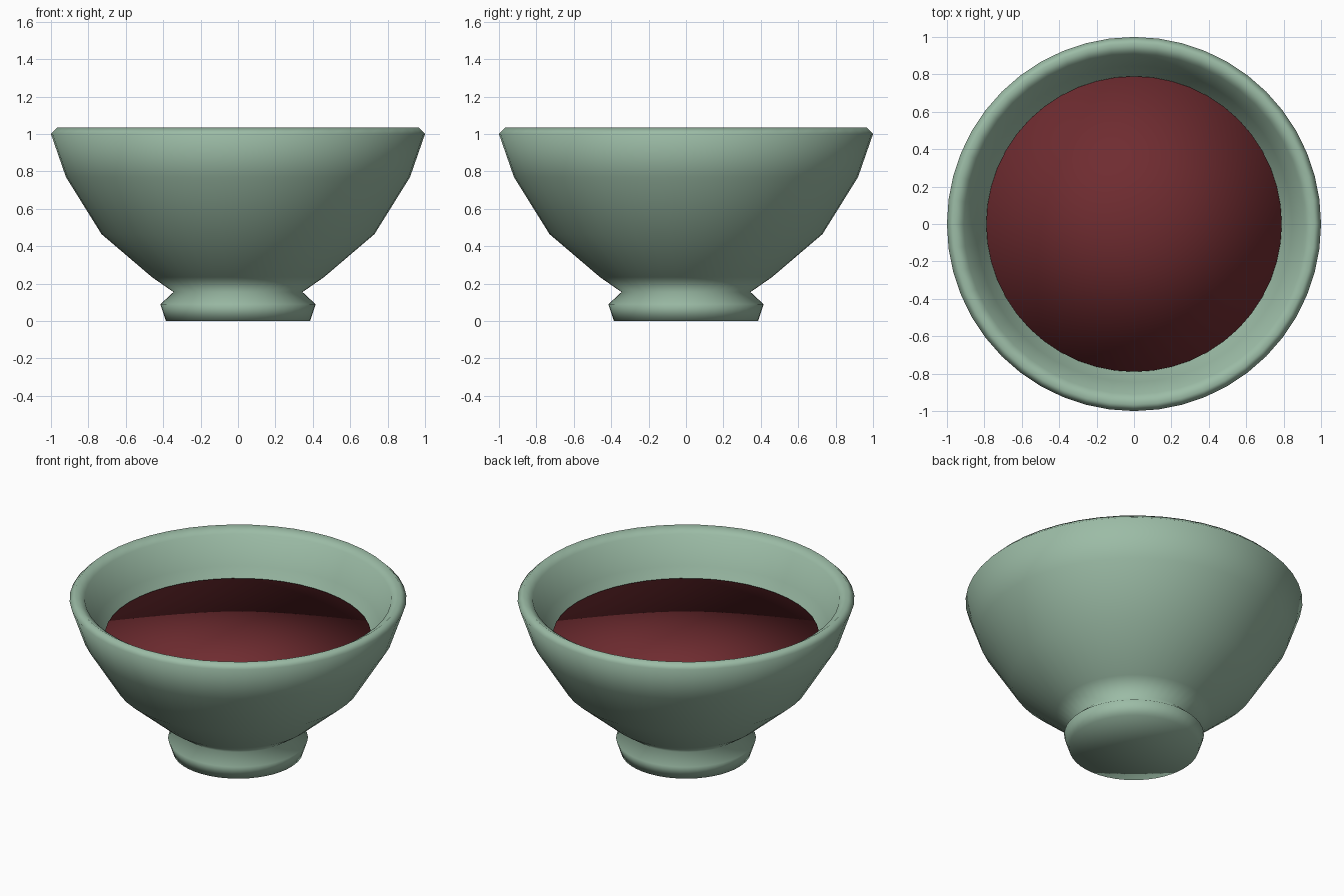
import bpy, bmesh, math

if "Cube" in bpy.data.objects:
    bpy.data.objects.remove(bpy.data.objects["Cube"])

SEGMENTS = 48


def lathe(name, profile, color):
    """Spin an (r, z) profile about z; points with r = 0 become poles."""
    bm = bmesh.new()
    rings = []
    for r, z in profile:
        if r == 0:
            rings.append([bm.verts.new((0, 0, z))] * SEGMENTS)
        else:
            rings.append([bm.verts.new((r * math.cos(2 * math.pi * i / SEGMENTS),
                                        r * math.sin(2 * math.pi * i / SEGMENTS), z))
                          for i in range(SEGMENTS)])
    for a, b in zip(rings, rings[1:]):
        for i in range(SEGMENTS):
            j = (i + 1) % SEGMENTS
            bm.faces.new(list(dict.fromkeys((a[i], a[j], b[j], b[i]))))
    bmesh.ops.recalc_face_normals(bm, faces=bm.faces)
    for f in bm.faces:
        f.smooth = True
    mesh = bpy.data.meshes.new(name)
    bm.to_mesh(mesh)
    bm.free()
    mat = bpy.data.materials.new(name + "_color")
    mat.diffuse_color = color
    mat.use_nodes = True
    mat.node_tree.nodes["Principled BSDF"].inputs["Base Color"].default_value = mat.diffuse_color
    mesh.materials.append(mat)
    ob = bpy.data.objects.new(name, mesh)
    bpy.context.collection.objects.link(ob)
    return ob


# Bowl: foot, outer wall, rim, then inner wall down to the floor
lathe("bowl", [
    (0, 0), (0.385, 0), (0.415, 0.09), (0.345, 0.155), (0.46, 0.235),
    (0.73, 0.465), (0.92, 0.77), (1.0, 1.0), (0.965, 1.035),
    (0.91, 1.0), (0.845, 0.82), (0.66, 0.52), (0.40, 0.31), (0, 0.25),
], (0.33, 0.50, 0.38, 1))

# Soup: flat surface with a thin body below, hidden in the bowl
lathe("soup", [(0, 0.765), (0.79, 0.765), (0.64, 0.54), (0.38, 0.34), (0, 0.28)],
      (0.16, 0.025, 0.03, 1))
